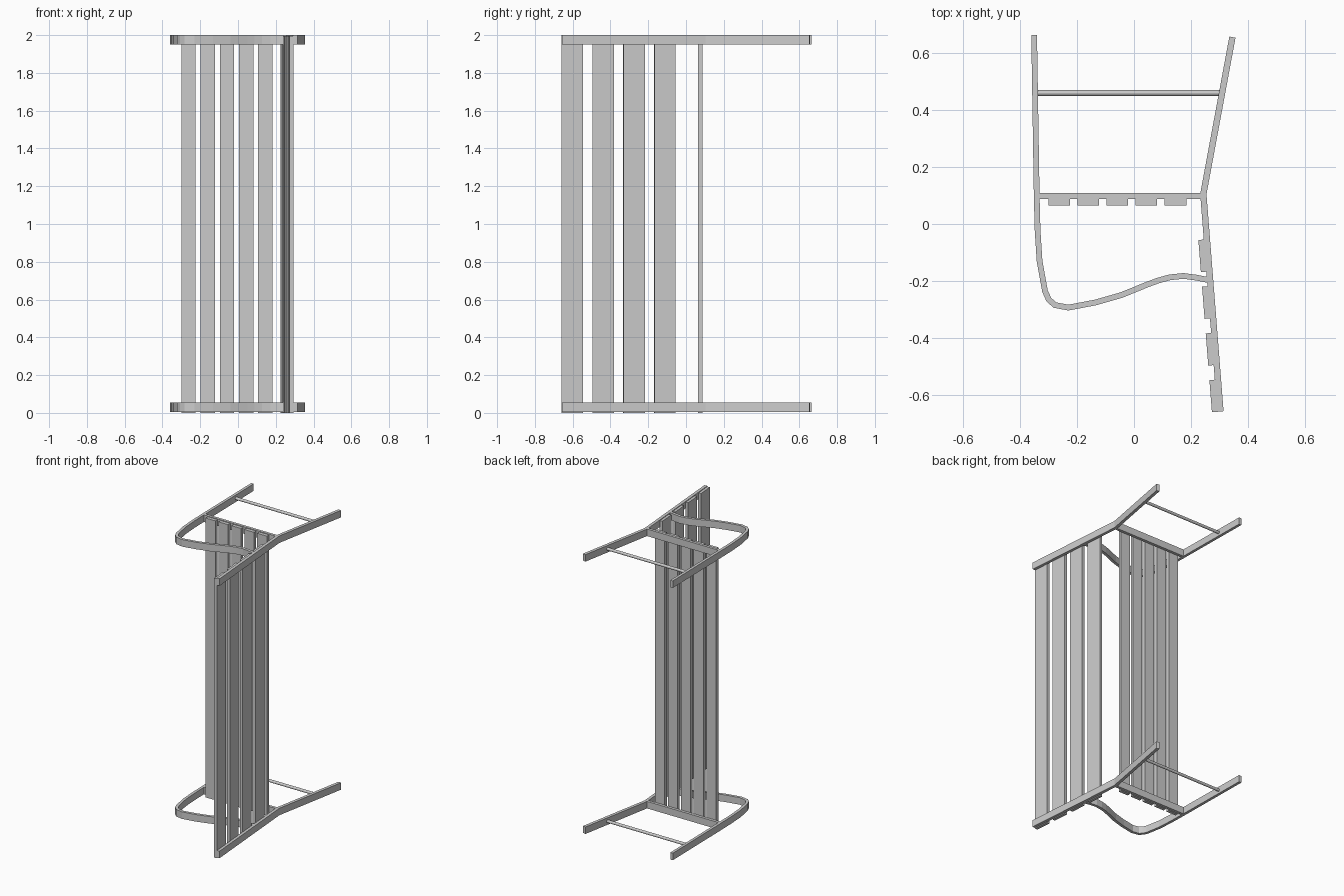
import bpy, bmesh, math
from mathutils import Vector, Matrix

if "Cube" in bpy.data.objects:
    bpy.data.objects.remove(bpy.data.objects["Cube"])


def finish(name, bm):
    bmesh.ops.recalc_face_normals(bm, faces=bm.faces)
    me = bpy.data.meshes.new(name)
    bm.to_mesh(me)
    bm.free()
    ob = bpy.data.objects.new(name, me)
    bpy.context.collection.objects.link(ob)
    return ob


def bar(name, path, width, z0, z1):
    """Flat bar following an xy path with mitred corners, standing from z0 to z1."""
    pts = [Vector(p) for p in path]
    dirs = [(b - a).normalized() for a, b in zip(pts, pts[1:])]
    bm = bmesh.new()
    rings = []
    for i, p in enumerate(pts):
        a, b = dirs[max(i - 1, 0)], dirs[min(i, len(dirs) - 1)]
        t = (a + b).normalized()
        off = Vector((-t.y, t.x)) * (width / 2 / t.dot(b))
        l, r = p + off, p - off
        rings.append([bm.verts.new((q.x, q.y, z))
                      for q, z in ((l, z0), (r, z0), (r, z1), (l, z1))])
    for r0, r1 in zip(rings, rings[1:]):
        for k in range(4):
            n = (k + 1) % 4
            bm.faces.new((r0[k], r0[n], r1[n], r1[k]))
    bm.faces.new(rings[0])
    bm.faces.new(rings[-1])
    return finish(name, bm)


def rod(name, x0, x1, y, z, radius):
    bm = bmesh.new()
    m = Matrix.Translation(((x0 + x1) / 2, y, z)) @ Matrix.Rotation(math.pi / 2, 4, 'Y')
    bmesh.ops.create_cone(bm, cap_ends=True, segments=12, radius1=radius,
                          radius2=radius, depth=x1 - x0, matrix=m)
    return finish(name, bm)


# Outlines of one end frame
JOINT, TOP = Vector((0.243, 0.105)), Vector((0.303, -0.657))
FRONT_ARM = [(-0.35, 0.663), (-0.341, 0.1), (-0.338, -0.02), (-0.331, -0.13),
             (-0.312, -0.235), (-0.299, -0.264), (-0.278, -0.284), (-0.23, -0.293),
             (-0.135, -0.275), (-0.044, -0.249), (0.047, -0.212), (0.085, -0.198),
             (0.125, -0.187), (0.173, -0.182), (0.219, -0.188), (0.265, -0.197)]
BACK_LEG = [(0.345, 0.655), JOINT, TOP]

# Two end frames
for side, z0, z1 in (("lower", 0.005, 0.055), ("upper", 1.95, 2.0)):
    bar(f"{side}_front_leg_and_armrest", FRONT_ARM, 0.02, z0, z1)
    bar(f"{side}_back_leg_and_post", BACK_LEG, 0.022, z0, z1)
    bar(f"{side}_seat_rail", [(-0.337, 0.098), (0.24, 0.098)], 0.02, z0, z1)
    rod(f"{side}_leg_stretcher", -0.342, 0.308, 0.459, (z0 + z1) / 2, 0.01)

# Seat slats
for i in range(5):
    x = -0.262 + i * 0.1018
    bar(f"seat_slat_{i + 1}", [(x - 0.038, 0.076), (x + 0.038, 0.076)], 0.024, 0, 1.995)

# Backrest slats, on the seat side of the sloping post
d = (TOP - JOINT).normalized()
n = Vector((d.y, -d.x))
for i in range(4):
    y = -0.110 - i * 0.1637
    c = JOINT + d * ((y - JOINT.y) / d.y) + n * 0.0195
    bar(f"back_slat_{i + 1}", [c - d * 0.0565, c + d * 0.0565], 0.021, 0, 1.995)
